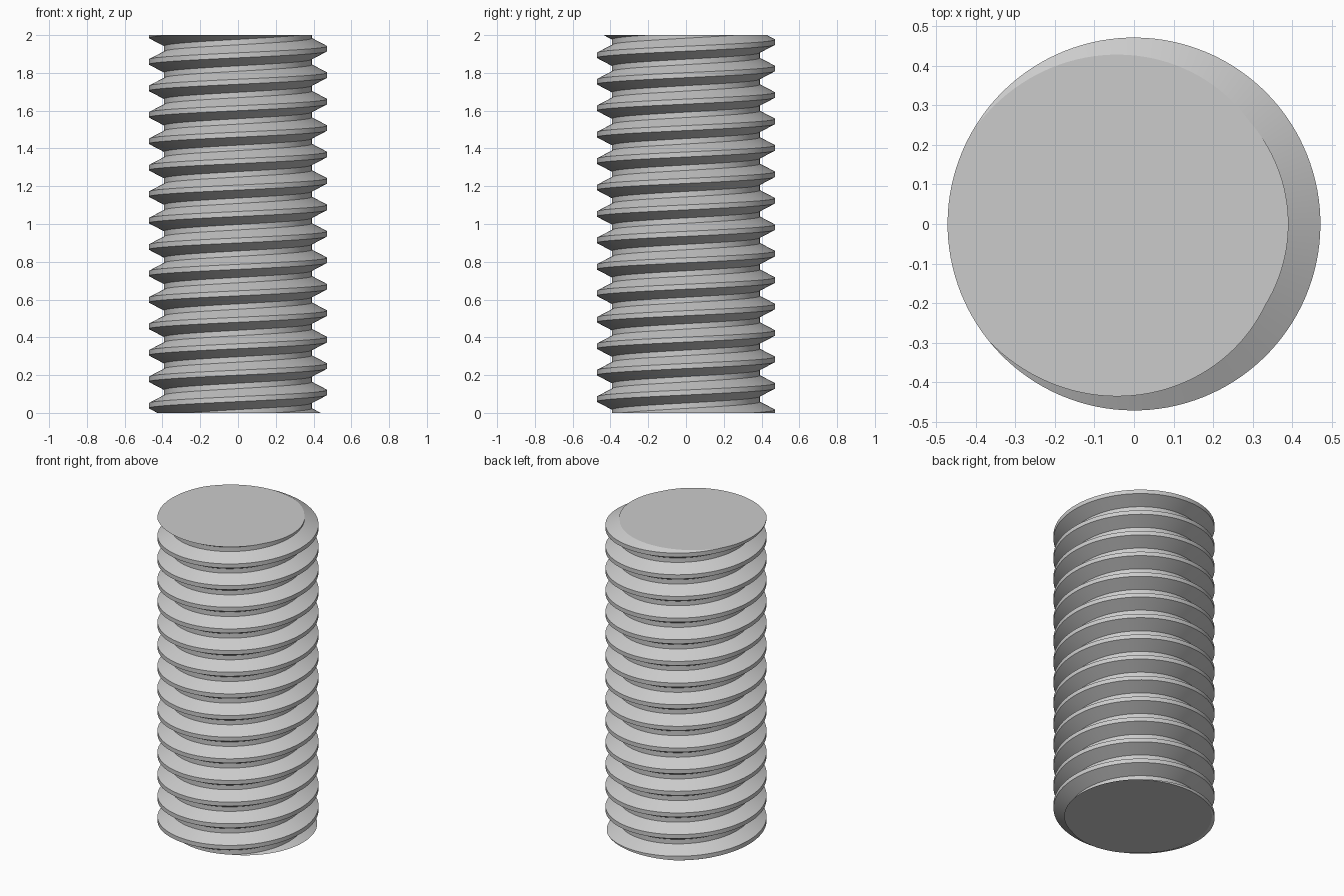
import bpy
import bmesh
import math

cube = bpy.data.objects.get("Cube")
if cube:
    bpy.data.objects.remove(cube, do_unlink=True)

LENGTH = 2.0
PITCH = 0.14
CREST_R, ROOT_R = 0.472, 0.391
CREST_W, ROOT_W = 0.19 * PITCH, 0.205 * PITCH
STEPS = 128                      # segments per turn
TURNS = 18                       # longer than the rod, trimmed below
START = LENGTH - 16 * PITCH      # height of the crest at the start angle
START_ANGLE = math.radians(185)

# One pitch of the thread: root flat, rising flank, crest flat, falling flank
profile = [
    (ROOT_R, -(PITCH + ROOT_W) / 2),
    (ROOT_R, -(PITCH - ROOT_W) / 2),
    (CREST_R, -CREST_W / 2),
    (CREST_R, CREST_W / 2),
]

# Sweep the profile along a right-handed helix
bm = bmesh.new()
rings = []
for i in range(STEPS * TURNS + 1):
    angle = START_ANGLE + math.tau * i / STEPS
    rise = START + PITCH * i / STEPS
    rings.append([bm.verts.new((r * math.cos(angle), r * math.sin(angle), z + rise))
                  for r, z in profile])

for i in range(STEPS * TURNS):
    a, b = rings[i], rings[i + 1]
    if i + STEPS + 1 < len(rings):          # join to the turn above
        a = a + [rings[i + STEPS][0]]
        b = b + [rings[i + STEPS + 1][0]]
    for k in range(len(a) - 1):
        bm.faces.new((a[k], b[k], b[k + 1], a[k + 1]))

# Trim both ends flat and cap them
for height, up in ((0, -1), (LENGTH, 1)):
    cut = bmesh.ops.bisect_plane(
        bm, geom=bm.verts[:] + bm.edges[:] + bm.faces[:], dist=1e-6,
        plane_co=(0, 0, height), plane_no=(0, 0, up), clear_outer=True)
    rim = [e for e in cut["geom_cut"] if isinstance(e, bmesh.types.BMEdge)]
    bmesh.ops.contextual_create(bm, geom=rim)
bmesh.ops.recalc_face_normals(bm, faces=bm.faces[:])

mesh = bpy.data.meshes.new("threaded_rod")
bm.to_mesh(mesh)
bm.free()
rod = bpy.data.objects.new("threaded_rod", mesh)
bpy.context.collection.objects.link(rod)

# Plain steel grey
steel = bpy.data.materials.new("steel_grey")
steel.use_nodes = True
colour = (0.6, 0.6, 0.6, 1)
steel.diffuse_color = colour
steel.node_tree.nodes["Principled BSDF"].inputs["Base Color"].default_value = colour
mesh.materials.append(steel)

# Smooth around the thread, crisp at crests, roots and end caps
bpy.ops.object.select_all(action="DESELECT")
rod.select_set(True)
bpy.context.view_layer.objects.active = rod
bpy.ops.object.shade_smooth_by_angle(angle=math.radians(15))
